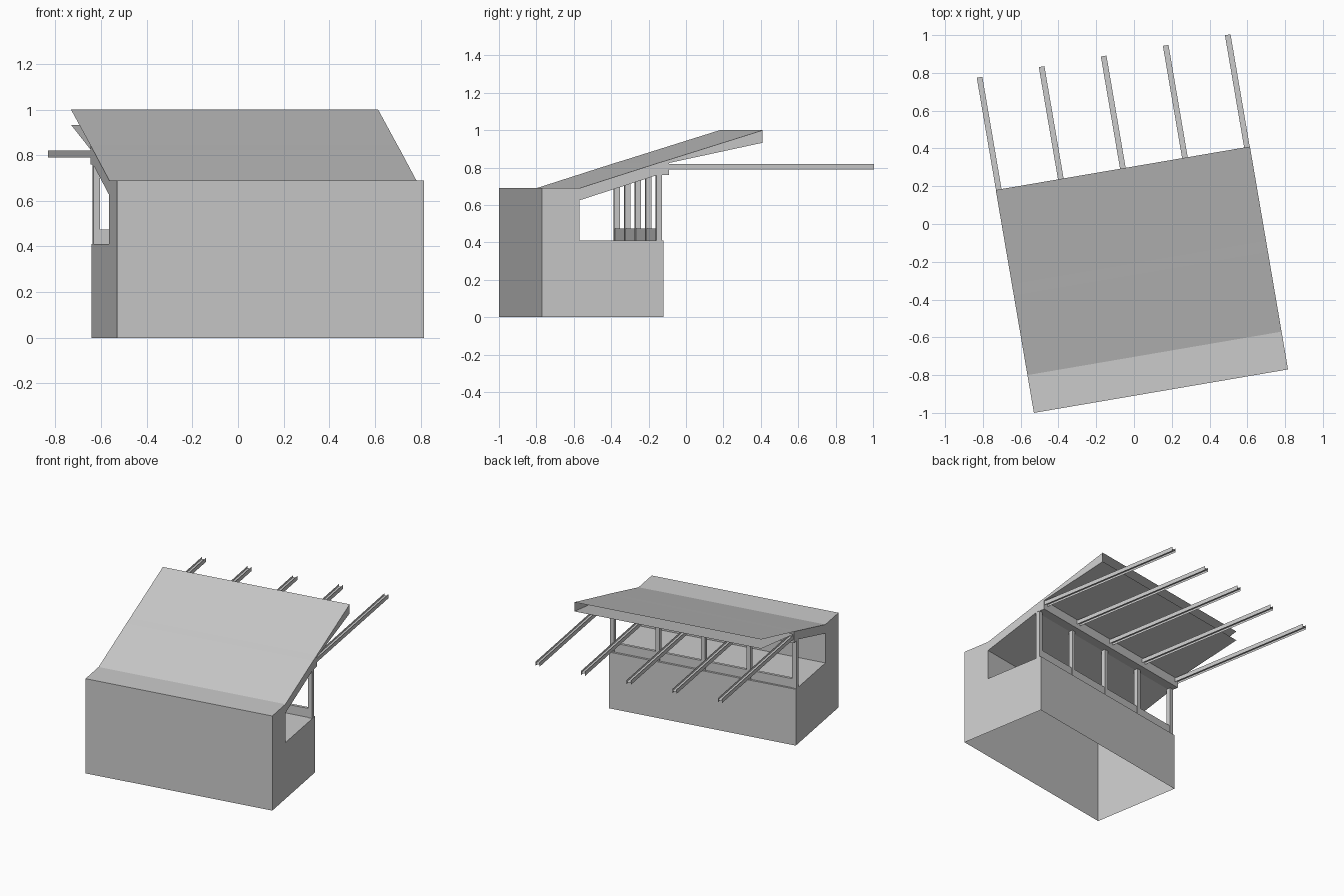
import bpy, bmesh, math
from mathutils import Matrix

if "Cube" in bpy.data.objects:
    bpy.data.objects.remove(bpy.data.objects["Cube"])

ANGLE = math.atan2(0.23, 1.345)
FRAME = Matrix.Translation((-0.53, -1.0, 0)) @ Matrix.Rotation(ANGLE, 4, 'Z')
WIDTH = 1.365      # length along the front wall
N = 5              # posts and poles


def finish(name, bm):
    bmesh.ops.recalc_face_normals(bm, faces=bm.faces)
    me = bpy.data.meshes.new(name)
    bm.to_mesh(me)
    bm.free()
    ob = bpy.data.objects.new(name, me)
    ob.matrix_world = FRAME
    bpy.context.collection.objects.link(ob)
    return ob


def extrude_profile(name, profile, x0, x1, skip=(), caps=(True, True)):
    """Extrude a (depth, height) profile along the width; skip lists open edges."""
    bm = bmesh.new()
    a = [bm.verts.new((x0, y, z)) for y, z in profile]
    b = [bm.verts.new((x1, y, z)) for y, z in profile]
    n = len(profile)
    for i in range(n):
        if i not in skip:
            j = (i + 1) % n
            bm.faces.new((a[i], a[j], b[j], b[i]))
    for ring, keep in ((a, caps[0]), (b, caps[1])):
        if keep:
            bm.faces.new(ring)
    return finish(name, bm)


def box(name, x0, x1, y0, y1, z0, z1):
    return extrude_profile(name, [(y0, z0), (y1, z0), (y1, z1), (y0, z1)], x0, x1)


# Body: tall front section, low rear section, open underneath
extrude_profile("body", [(0, 0), (0, 0.69), (0.203, 0.69), (0.203, 0.41),
                         (0.66, 0.41), (0.66, 0)], 0, WIDTH, skip=(5,))

# Roof slab with the rear lintel
extrude_profile("roof_slab", [(0.203, 0.69), (0.63, 0.825), (0.69, 0.843), (0.69, 0.76),
                              (0.625, 0.76), (0.203, 0.625)], 0, WIDTH)

# Overhang: upper and lower sheets, open at the back and left end
extrude_profile("roof_overhang", [(0.69, 0.843), (1.197, 1.0), (1.197, 0.933), (0.69, 0.825)],
                0, WIDTH, skip=(1, 3), caps=(False, True))

centres = [0.016 + i * (WIDTH - 0.032) / (N - 1) for i in range(N)]

# Window sill rail between the posts
box("sill_rail", centres[0], centres[-1], 0.625, 0.645, 0.41, 0.475)

for i, x in enumerate(centres):
    # Window post
    box(f"post_{i + 1}", x - 0.015, x + 0.015, 0.62, 0.65, 0.41, 0.765)

    # Pole: H section made of two flanges and a web
    bm = bmesh.new()
    y0, y1, z0, z1 = 0.67, 1.80, 0.79, 0.82
    zm = (z0 + z1) / 2
    rows = [[[bm.verts.new((px, y, z)) for z in (z0, zm, z1)] for y in (y0, y1)]
            for px in (x - 0.015, x + 0.015)]
    for s, e in rows:
        for k in (0, 1):
            bm.faces.new((s[k], e[k], e[k + 1], s[k + 1]))
    (ls, le), (rs, re) = rows
    bm.faces.new((ls[1], rs[1], re[1], le[1]))
    finish(f"pole_{i + 1}", bm)
